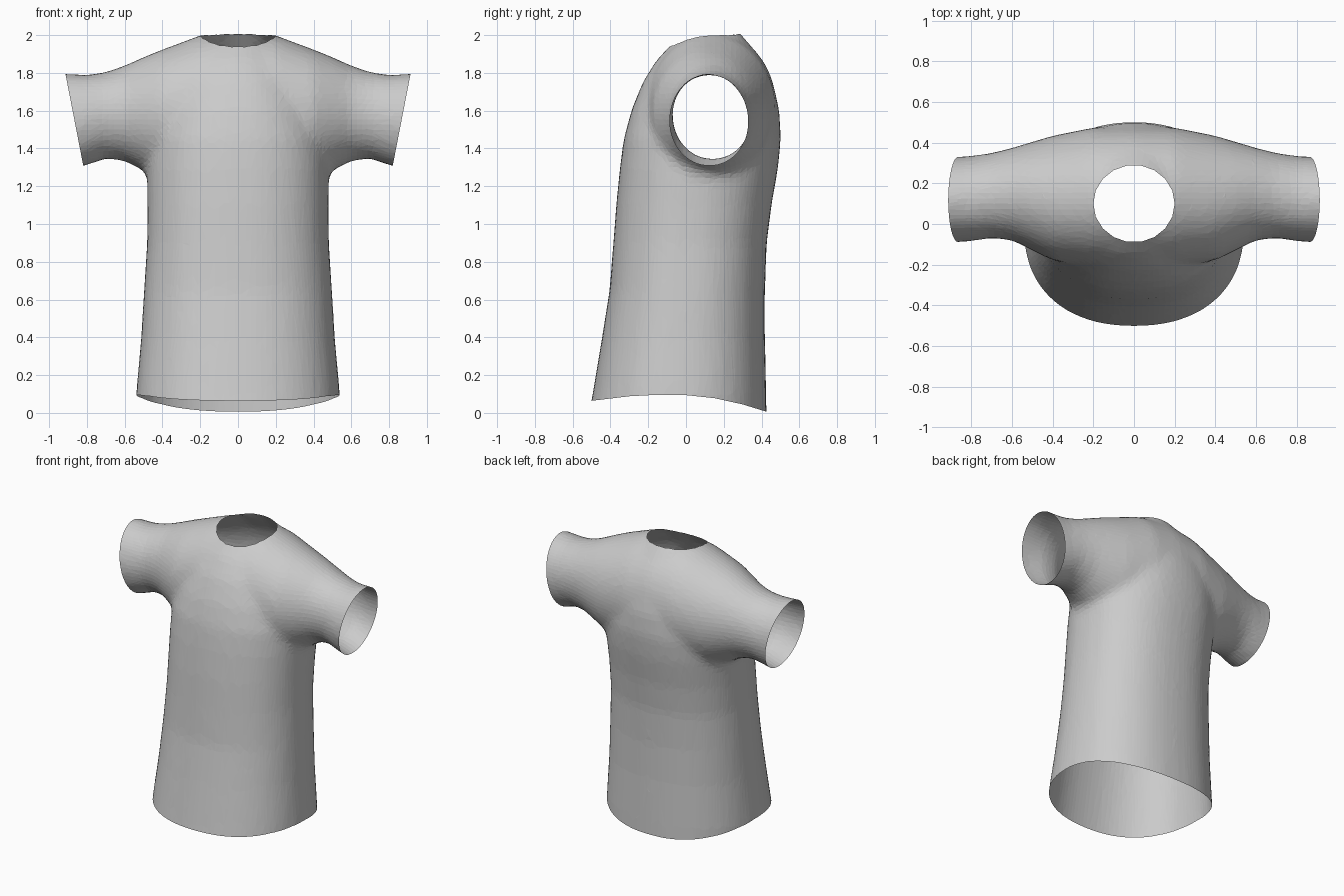
import bpy, bmesh, math
from mathutils import Vector

if "Cube" in bpy.data.objects:
    bpy.data.objects.remove(bpy.data.objects["Cube"])

fabric = bpy.data.materials.new("grey_fabric")
fabric.use_nodes = True
GREY = (0.6, 0.6, 0.6, 1)
fabric.diffuse_color = GREY
fabric.node_tree.nodes["Principled BSDF"].inputs["Base Color"].default_value = GREY


def solid(name, rings, slot=0):
    """Closed loft through rings of points; slot 1 marks an opening."""
    bm = bmesh.new()
    loops = [[bm.verts.new(p) for p in ring] for ring in rings]
    n = len(loops[0])
    for a, b in zip(loops, loops[1:]):
        for i in range(n):
            j = (i + 1) % n
            bm.faces.new((a[i], a[j], b[j], b[i]))
    bm.faces.new(loops[0])
    bm.faces.new(loops[-1])
    for f in bm.faces:
        f.material_index = slot
    bmesh.ops.recalc_face_normals(bm, faces=bm.faces)
    mesh = bpy.data.meshes.new(name)
    bm.to_mesh(mesh)
    bm.free()
    mesh.materials.append(fabric)
    mesh.materials.append(fabric)
    ob = bpy.data.objects.new(name, mesh)
    bpy.context.collection.objects.link(ob)
    return ob


def oval(cu, cv, ru, rv, power=2.0, n=40):
    pts = []
    for i in range(n):
        a = 2 * math.pi * i / n
        c, s = math.cos(a), math.sin(a)
        pts.append((cu + ru * math.copysign(abs(c) ** (2 / power), c),
                    cv + rv * math.copysign(abs(s) ** (2 / power), s)))
    return pts


def apply(ob, kind, **settings):
    mod = ob.modifiers.new(kind, kind)
    for key, value in settings.items():
        setattr(mod, key, value)
    bpy.context.view_layer.objects.active = ob
    bpy.ops.object.modifier_apply(modifier=mod.name)


def combine(ob, other, operation):
    apply(ob, 'BOOLEAN', operation=operation, solver='EXACT', object=other)
    bpy.data.objects.remove(other)


# Torso: height, half width, front y, back y
torso = [(-.15, .55, -.54, .43), (.1, .54, -.495, .425), (.4, .513, -.445, .418),
         (.65, .498, -.405, .418), (.9, .482, -.385, .428), (1.1, .48, -.37, .453),
         (1.3, .482, -.35, .488), (1.45, .475, -.33, .503), (1.6, .43, -.29, .495),
         (1.75, .36, -.23, .46), (1.87, .27, -.155, .395), (1.96, .2, -.07, .33),
         (2.03, .14, .0, .27)]
shirt = solid("shirt", [[(x, y, z) for x, y in oval(0, (f + b) / 2, w, (b - f) / 2, 2.25)]
                        for z, w, f, b in torso])

# Shoulders and sleeves: distance out, underside, top, front y, back y
arm = [(0, 1.2, 2.03, -.22, .48), (.2, 1.2, 2.0, -.21, .475), (.4, 1.23, 1.925, -.18, .435),
       (.5, 1.28, 1.885, -.13, .405), (.6, 1.335, 1.84, -.08, .375), (.7, 1.345, 1.805, -.07, .35),
       (.8, 1.31, 1.79, -.085, .335), (1.0, 1.26, 1.8, -.1, .325)]
span = [(-r[0], *r[1:]) for r in arm[:0:-1]] + arm
sleeves = solid("sleeves", [[(x, y, z) for y, z in
                             oval((f + b) / 2, (lo + hi) / 2, (b - f) / 2, (hi - lo) / 2)]
                            for x, lo, hi, f, b in span])
combine(shirt, sleeves, 'UNION')

# Blend the seams into one faceted cloth surface
apply(shirt, 'REMESH', mode='VOXEL', voxel_size=.028)
apply(shirt, 'SMOOTH', factor=.5, iterations=8)
apply(shirt, 'DECIMATE', ratio=.3)
shirt.data.materials.clear()
for _ in range(2):
    shirt.data.materials.append(fabric)
for p in shirt.data.polygons:
    p.material_index = 0

# Neck opening
neck = oval(0, .1, .2, .19, n=18)
combine(shirt, solid("neck_cutter", [[(x, y, z) for x, y in neck] for z in (1.6, 2.5)], 1),
        'DIFFERENCE')

# Curved hem
hem = [(-.9, -.6), (.9, -.6), (.9, -.18), (.43, .005), (.3, .045), (.15, .078), (0, .094),
       (-.15, .096), (-.3, .088), (-.5, .064), (-.9, .0)]
combine(shirt, solid("hem_cutter", [[(x, y, z) for y, z in hem] for x in (-1, 1)], 1),
        'DIFFERENCE')

# Slanted cuffs
for side in (-1, 1):
    cuff = [(.934, 1.9), (.798, 1.2), (1.5, 1.2), (1.5, 1.9)]
    combine(shirt, solid("cuff_cutter", [[(side * x, y, z) for x, z in cuff]
                                         for y in (-.6, .7)], 1), 'DIFFERENCE')

# Open the shell where the cutters closed it
bm = bmesh.new()
bm.from_mesh(shirt.data)
bmesh.ops.delete(bm, geom=[f for f in bm.faces if f.material_index == 1], context='FACES')
bmesh.ops.remove_doubles(bm, verts=bm.verts, dist=.004)
bmesh.ops.triangulate(bm, faces=bm.faces)
for f in bm.faces:
    f.smooth = False
bm.to_mesh(shirt.data)
bm.free()
shirt.data.materials.pop(index=1)
